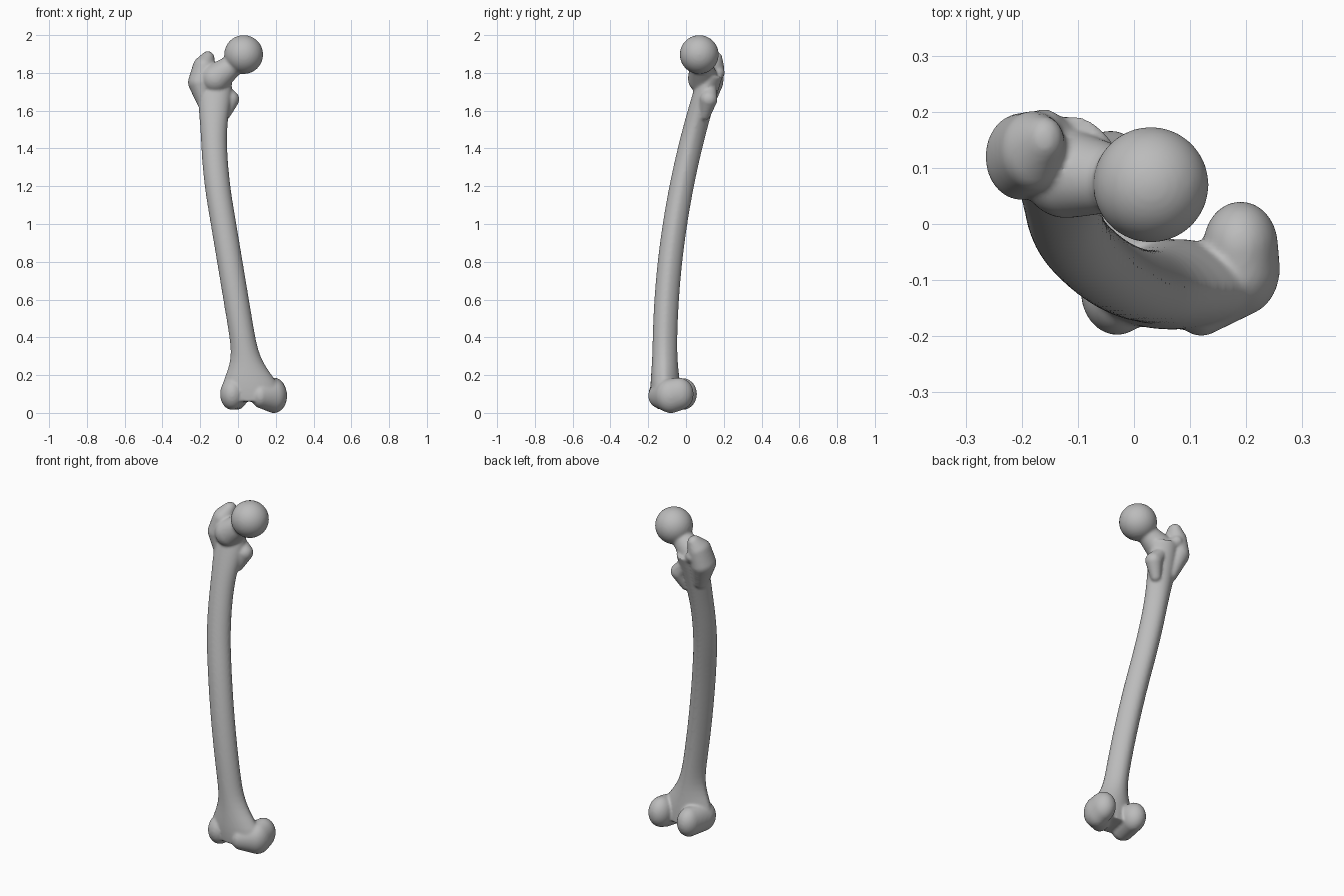
import bpy
import bmesh
import math
from mathutils import Matrix, Vector

default_cube = bpy.data.objects.get("Cube")
if default_cube:
    bpy.data.objects.remove(default_cube, do_unlink=True)


def make_material(name, brightness):
    material = bpy.data.materials.new(name)
    material.use_nodes = True
    colour = (brightness, brightness, brightness, 1)
    material.diffuse_color = colour
    shader = material.node_tree.nodes["Principled BSDF"]
    shader.inputs["Base Color"].default_value = colour
    return material


def bump(z, middle, spread):
    """Bell-shaped swelling along the height of the bone."""
    return math.exp(-((z - middle) / spread) ** 2)


def add_lump(bm, centre, radius, stretch):
    matrix = Matrix.Translation(centre) @ Matrix.Diagonal(stretch * radius).to_4x4()
    bmesh.ops.create_icosphere(bm, subdivisions=4, radius=1, matrix=matrix)


def add_chain(bm, *stations, stretch=(1, 1, 1), steps=6):
    """Overlapping lumps blended along stations of x, y, z, radius."""
    for start, end in zip(stations, stations[1:]):
        for step in range(steps + 1):
            blend = Vector(start).lerp(Vector(end), step / steps)
            add_lump(bm, blend.xyz, blend.w, Vector(stretch))


def shaft_ring(bm, z, sides):
    """Cross-section of the bowed shaft, pinched towards the back."""
    knee = bump(z, 0.1, 0.14)
    hip = bump(z, 1.7, 0.15)
    centre_x = 0.09 - z / 6 + 0.2 * max(0, z - 1.1) ** 2
    centre_y = 0.11 * (z - 0.3) ** 2 - 0.112
    half_width = 0.068 + 0.09 * knee + 0.02 * hip
    half_depth = 0.065 + 0.015 * knee
    ring = []
    for side in range(sides):
        angle = math.tau * side / sides
        pinch = 1 - max(0, math.sin(angle)) / 5
        x = centre_x + half_width * pinch * math.cos(angle)
        y = centre_y + half_depth * math.sin(angle)
        ring.append(bm.verts.new((x, y, z)))
    return ring


def add_shaft(bm, bottom, top, sections=50, sides=40):
    heights = [bottom + (top - bottom) * i / sections for i in range(sections + 1)]
    rings = [shaft_ring(bm, z, sides) for z in heights]
    for low, high in zip(rings, rings[1:]):
        for side in range(sides):
            before = side - 1
            bm.faces.new((low[before], low[side], high[side], high[before]))
    bm.faces.new(reversed(rings[0]))
    bm.faces.new(rings[-1])


bm = bmesh.new()
add_shaft(bm, bottom=0.06, top=1.78)

# Ball head on a tapering neck
head_centre = Vector((0.03, 0.07, 1.897))
add_lump(bm, head_centre, 0.103, Vector((1, 1, 1)))
add_chain(bm, (-0.12, 0.09, 1.77, 0.08), (-0.04, 0.08, 1.83, 0.06), (*head_centre, 0.07))

# Greater trochanter with its hooked tip
add_chain(
    bm,
    (-0.17, 0.1, 1.63, 0.04),
    (-0.2, 0.12, 1.75, 0.065),
    (-0.18, 0.13, 1.83, 0.06),
    (-0.16, 0.15, 1.88, 0.035),
    stretch=(1, 1.2, 1),
)

# Crest running down to the lesser trochanter
add_chain(
    bm,
    (-0.16, 0.17, 1.8, 0.035),
    (-0.09, 0.13, 1.73, 0.03),
    (-0.04, 0.12, 1.66, 0.047),
    (-0.07, 0.1, 1.58, 0.03),
)

# Outer and inner knee condyles
condyle_shape = (1, 1.2, 1.3)
add_chain(bm, (-0.03, -0.12, 0.1, 0.065), (-0.01, -0.02, 0.1, 0.065), stretch=condyle_shape)
add_chain(
    bm,
    (0.12, -0.14, 0.09, 0.05),
    (0.19, -0.08, 0.09, 0.07),
    (0.19, -0.04, 0.1, 0.067),
    stretch=condyle_shape,
)

bmesh.ops.recalc_face_normals(bm, faces=bm.faces)
mesh = bpy.data.meshes.new("thigh_bone")
bm.to_mesh(mesh)
bm.free()
mesh.materials.append(make_material("bone grey", 0.5))
bone = bpy.data.objects.new("thigh_bone", mesh)
bpy.context.collection.objects.link(bone)

# Fuse the parts into one skin and soften the joins
fuse = bone.modifiers.new("fuse", 'REMESH')
fuse.mode = 'VOXEL'
fuse.voxel_size = 0.007
fuse.use_smooth_shade = True
soften = bone.modifiers.new("soften", 'SMOOTH')
soften.factor = 0.5
soften.iterations = 8
